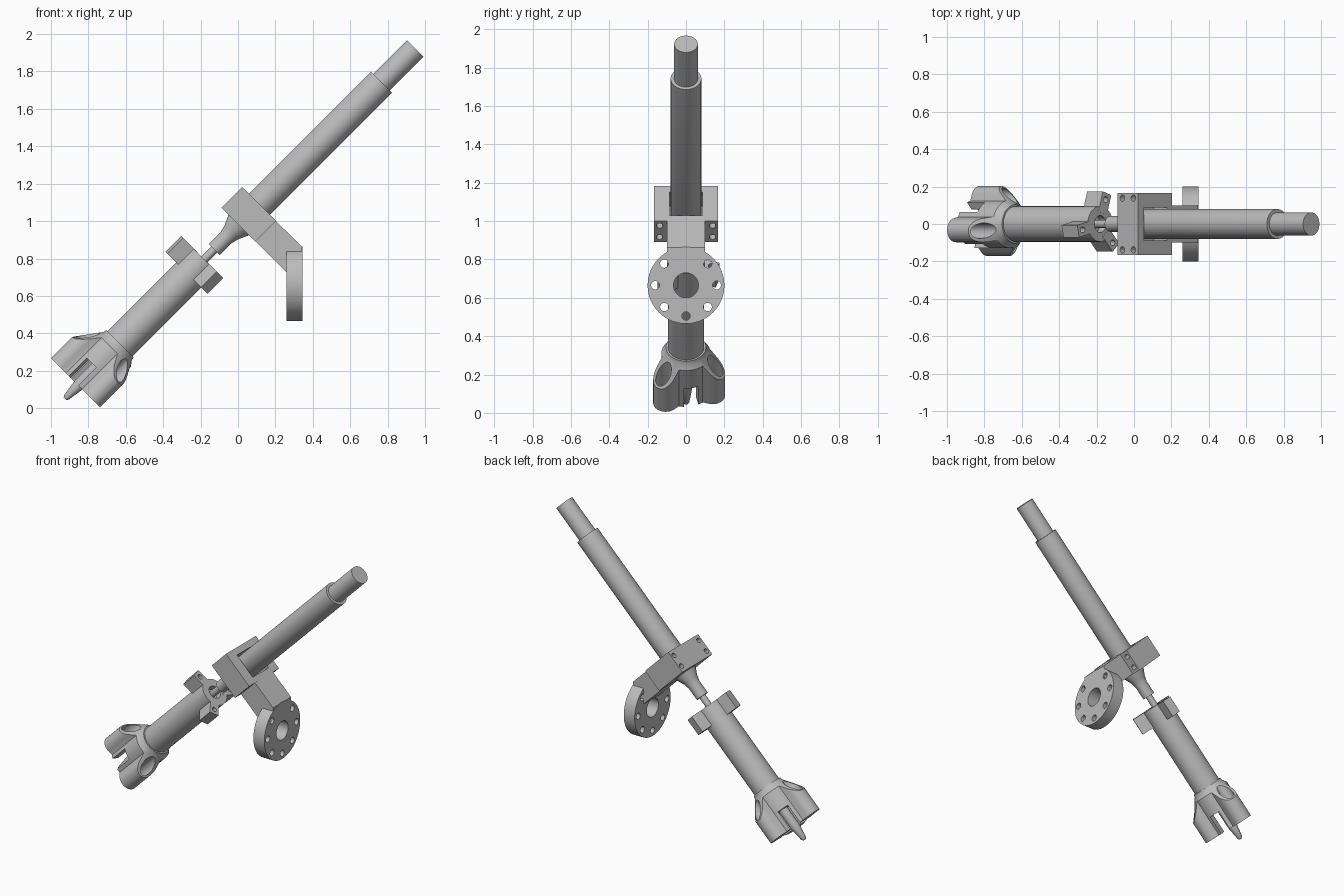
import bpy, bmesh, math
from mathutils import Matrix, Vector

cube = bpy.data.objects.get("Cube")
if cube:
    bpy.data.objects.remove(cube, do_unlink=True)

grey = bpy.data.materials.new("plain grey")
grey.use_nodes = True
grey.diffuse_color = (0.5, 0.5, 0.5, 1)
grey.node_tree.nodes["Principled BSDF"].inputs["Base Color"].default_value = (0.5, 0.5, 0.5, 1)

# Tool frame: local z runs up the tilted tool axis, local x points down and right
TILT = Matrix.Translation((0, 0, 0.975)) @ Matrix.Rotation(math.radians(45), 4, 'Y')
ARMS = (193, 73, -47)      # directions of the three prongs and tabs
GAPS = (253, 133, 13)      # directions of the notches between them


def spin(deg):
    return Matrix.Rotation(math.radians(deg), 4, 'Z')


def finish(name, bm, frame):
    bmesh.ops.recalc_face_normals(bm, faces=bm.faces)
    mesh = bpy.data.meshes.new(name)
    bm.transform(frame)
    bm.to_mesh(mesh)
    bm.free()
    mesh.materials.append(grey)
    ob = bpy.data.objects.new(name, mesh)
    bpy.context.collection.objects.link(ob)
    return ob


def box(name, lo, hi, frame=TILT):
    bm = bmesh.new()
    lo, hi = Vector(lo), Vector(hi)
    size = Matrix.Diagonal((*(hi - lo), 1))
    bmesh.ops.create_cube(bm, size=1, matrix=Matrix.Translation((lo + hi) / 2) @ size)
    return finish(name, bm, frame)


def lathe(name, profile, frame=TILT, sides=48):
    """Closed solid of rings given as (radius, height)."""
    bm = bmesh.new()
    rings = [[bm.verts.new((r * math.cos(math.tau * i / sides), r * math.sin(math.tau * i / sides), z))
              for i in range(sides)] for r, z in profile]
    for a, b in zip(rings, rings[1:]):
        for i in range(sides):
            j = (i + 1) % sides
            bm.faces.new((a[i], a[j], b[j], b[i]))
    bm.faces.new(rings[0])
    bm.faces.new(rings[-1])
    return finish(name, bm, frame)


def rod(name, r, z0, z1, frame=TILT, sides=48):
    return lathe(name, [(r, z0), (r, z1)], frame, sides)


def prism(name, outline, z0, z1, frame):
    bm = bmesh.new()
    face = bm.faces.new([bm.verts.new((x, y, z0)) for x, y in outline])
    top = bmesh.ops.extrude_face_region(bm, geom=[face])
    verts = [g for g in top["geom"] if isinstance(g, bmesh.types.BMVert)]
    bmesh.ops.translate(bm, verts=verts, vec=(0, 0, z1 - z0))
    return finish(name, bm, frame)


def combine(ob, operation, others):
    for other in others:
        mod = ob.modifiers.new("cut", 'BOOLEAN')
        mod.operation = operation
        mod.solver = 'EXACT'
        mod.object = other
        bpy.context.view_layer.objects.active = ob
        bpy.ops.object.modifier_apply(modifier=mod.name)
        bpy.data.objects.remove(other, do_unlink=True)


# Upper tube with its inner rod and flared nose
parts = [lathe("upper_tube", [(0.042, -0.18), (0.042, -0.09), (0.052, -0.05), (0.075, 0), (0.08, 0.02), (0.08, 1.085)]),
         rod("upper_rod", 0.062, 1.05, 1.34),
         rod("drive_shaft", 0.022, -0.32, -0.15, sides=24)]

# Clamp block with a square pocket and four bolt holes
clamp = box("clamp_block", (-0.13, -0.166, 0.005), (0.125, 0.166, 0.162))
side_on = Matrix.Rotation(math.radians(90), 4, 'Y')
holes = [rod("hole", 0.017, -0.3, 0.3, TILT @ Matrix.Translation((0, y, t)) @ side_on, 20)
         for y in (-0.138, 0.138) for t in (0.042, 0.125)]
combine(clamp, 'DIFFERENCE', holes + [box("pocket", (-0.087, -0.087, 0.06), (0.087, 0.087, 0.3))])
parts.append(clamp)

# Slanted arm from the clamp to the disc, in front outline
upright = Matrix.Rotation(math.radians(90), 4, 'X')
parts.append(prism("bracket_arm", [(0.08, 0.905), (0.26, 0.727), (0.3, 0.727), (0.343, 0.78), (0.343, 0.862), (0.195, 1.008)],
                   -0.1, 0.1, upright))

# Mounting disc with a bore and seven bolt holes
hub = Matrix.Translation((0, 0, 0.665)) @ side_on
disc = rod("mounting_disc", 0.2, 0.26, 0.345, hub, 64)
bolts = [rod("hole", 0.022, 0.2, 0.4, hub @ spin(45 * i) @ Matrix.Translation((0.16, 0, 0)), 20)
         for i in range(8) if i != 4]
combine(disc, 'DIFFERENCE', bolts)
bore = rod("bore", 0.065, 0.2, 0.4, hub, 32)
combine(disc, 'DIFFERENCE', [bore])
parts.append(disc)

# Lower tube with a shallow recess and three bolted tabs around its top
lower = rod("lower_tube", 0.095, -0.92, -0.255)
combine(lower, 'DIFFERENCE', [rod("recess", 0.045, -0.3, -0.2, sides=32)])
parts.append(lower)
for i, deg in enumerate(ARMS):
    tab = box(f"tab_{i + 1}", (0.06, -0.033, -0.373), (0.172, 0.033, -0.254), TILT @ spin(deg))
    combine(tab, 'DIFFERENCE', [rod("hole", 0.016, -0.5, -0.2, TILT @ spin(deg) @ Matrix.Translation((0.137, 0, 0)), 20)])
    parts.append(tab)

# Three-pronged foot: core plus rounded prongs, trimmed by a sloping shoulder
foot = rod("foot", 0.128, -1.207, -0.88, sides=64)
for deg in ARMS:
    curve = [(0.145 + 0.065 * math.cos(a), 0.065 * math.sin(a))
             for a in (math.pi * (k / 16 - 0.5) for k in range(17))]
    prong = prism("prong", [(0.01, -0.065)] + curve + [(0.01, 0.065)], -1.207, -0.87, TILT @ spin(deg))
    combine(foot, 'UNION', [prong])
combine(foot, 'INTERSECT', [lathe("shoulder", [(0.25, -1.3), (0.25, -1.07), (0.204, -1.043), (0.107, -0.91), (0.104, -0.893)], sides=64)])
cutters = [rod("inside", 0.08, -1.3, -1.07)]
for arm, gap in zip(ARMS, GAPS):
    cutters.append(rod("counterbore", 0.041, -1.12, -0.8, TILT @ spin(arm) @ Matrix.Translation((0.16, 0, 0)), 32))
    cutters.append(box("notch", (0.03, -0.038, -1.3), (0.25, 0.038, -1.072), TILT @ spin(gap)))
combine(foot, 'DIFFERENCE', cutters)
parts.append(foot)

# Pointed pin on the axis below the foot
parts.append(lathe("pin", [(0.01, -1.308), (0.018, -1.295), (0.032, -1.2), (0.032, -1.05)], sides=24))

bpy.ops.object.select_all(action='DESELECT')
for ob in parts:
    ob.select_set(True)
bpy.context.view_layer.objects.active = parts[0]
bpy.ops.object.shade_smooth_by_angle(angle=math.radians(30))
